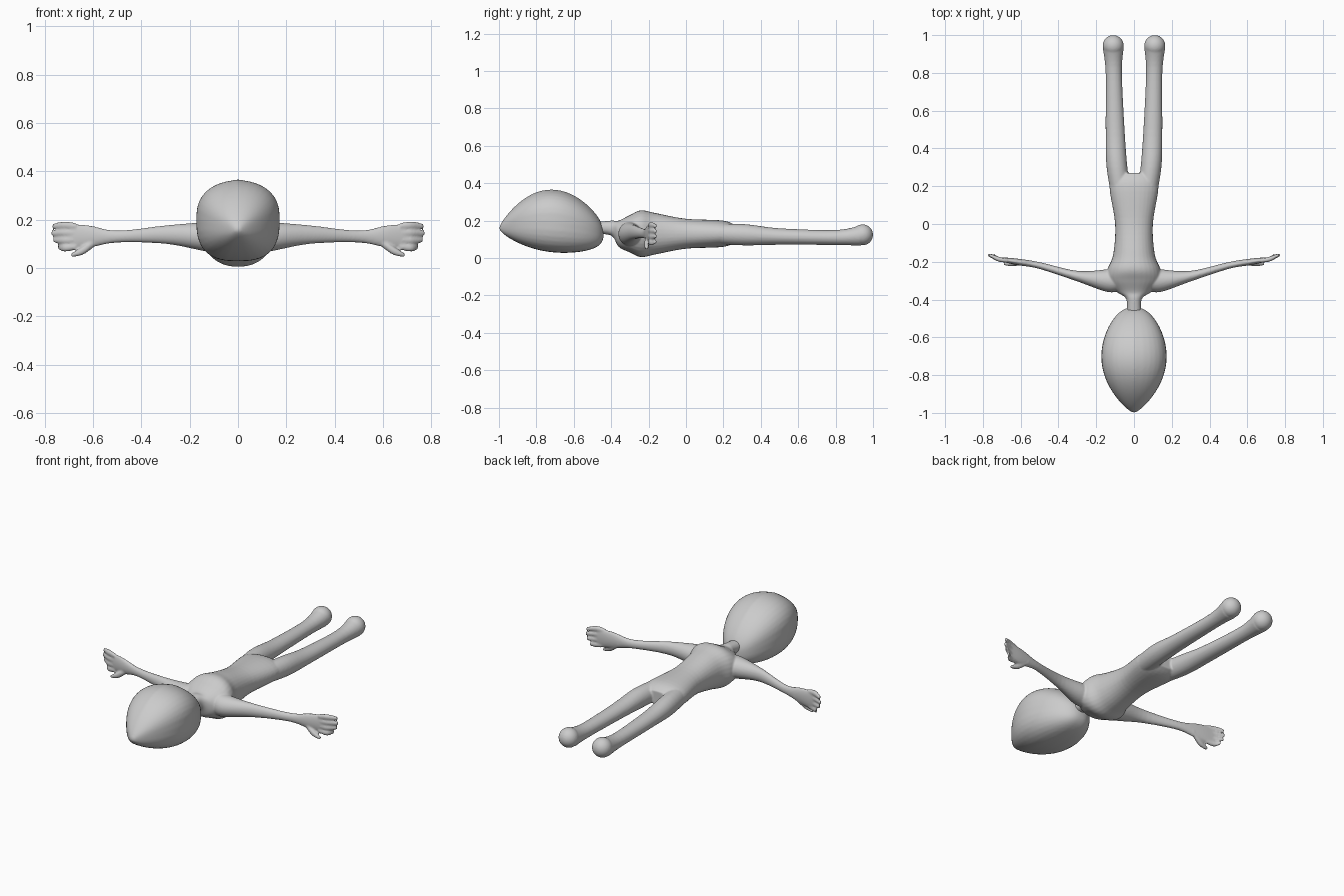
import bpy
import bmesh
import math
from mathutils import Matrix, Vector

cube = bpy.data.objects.get("Cube")
if cube:
    bpy.data.objects.remove(cube, do_unlink=True)

SIDES = 32
STEPS = 6


def smooth_stations(stations):
    """Smooth curve through the given cross-sections."""
    points = [Vector(station) for station in stations]
    points = [points[0], *points, points[-1]]
    result = []
    for before, start, end, after in zip(points, points[1:], points[2:], points[3:]):
        slope_in = (end - before) / 2
        slope_out = (after - start) / 2
        for step in range(STEPS):
            t = step / STEPS
            ease = t * t * (3 - 2 * t)
            bend = slope_in * t * (1 - t) ** 2 - slope_out * t * t * (1 - t)
            result.append(start.lerp(end, ease) + bend)
    result.append(points[-1])
    return result


def rounded(value, square):
    return math.copysign(abs(value) ** (2 / square), value)


def loft(bm, stations, along_x=False, side=1, square=2, gable=0):
    """Closed tube; station = position, centre across, centre height, half width, half height."""
    rings = []
    for position, across, height, wide, tall in stations:
        ring = []
        for i in range(SIDES):
            angle = math.tau * i / SIDES
            u = rounded(math.cos(angle), square)
            v = rounded(math.sin(angle), square)
            if v > 0:
                v -= gable * v * abs(u)
            offset, z = across + wide * u, height + tall * v
            if along_x:
                ring.append(bm.verts.new((position * side, offset, z)))
            else:
                ring.append(bm.verts.new((offset * side, position, z)))
        rings.append(ring)
    for ring, following in zip(rings, rings[1:]):
        for i in range(SIDES):
            j = (i + 1) % SIDES
            bm.faces.new((ring[i], ring[j], following[j], following[i]))
    bm.faces.new(rings[0])
    bm.faces.new(rings[-1])


def finish(name, bm, material, voxel):
    """Fuse the overlapping parts into one skin and relax the joints."""
    bmesh.ops.recalc_face_normals(bm, faces=bm.faces[:])
    mesh = bpy.data.meshes.new(name)
    bm.to_mesh(mesh)
    bm.free()
    mesh.materials.append(material)
    mesh.shade_smooth()
    obj = bpy.data.objects.new(name, mesh)
    bpy.context.collection.objects.link(obj)
    remesh = obj.modifiers.new("fuse", "REMESH")
    remesh.mode = "VOXEL"
    remesh.voxel_size = voxel
    remesh.use_smooth_shade = True
    relax = obj.modifiers.new("relax", "SMOOTH")
    relax.iterations = 3


skin = bpy.data.materials.new("plain_grey")
skin.use_nodes = True
skin.diffuse_color = (0.6, 0.6, 0.6, 1)
skin.node_tree.nodes["Principled BSDF"].inputs["Base Color"].default_value = skin.diffuse_color

# Head: egg with a pointed crown, a blunt chin and a ridged upper side
HEAD_START, HEAD_LENGTH, HEAD_RINGS = -1, 0.56, 50
head_rings = []
for ring_number in range(HEAD_RINGS + 1):
    t = 0.5 - math.cos(math.pi * ring_number / HEAD_RINGS) / 2
    swell = max(math.sin(math.pi * t ** 1.1), 0.0001) ** (0.65 - 0.2 * t)
    centre = 0.2 - 0.22 * (t - 0.43) ** 2
    head_rings.append((HEAD_START + HEAD_LENGTH * t, 0, centre, 0.173 * swell, 0.168 * swell))
head = bmesh.new()
loft(head, head_rings, square=2.7, gable=0.13)
finish("head", head, skin, 0.008)

# Neck and torso: position, half width, half height about a level centre line
CORE_HEIGHT = 0.13
torso_profile = [
    (-0.5, 0.04, 0.03), (-0.4, 0.04, 0.04), (-0.36, 0.09, 0.07),
    (-0.3, 0.14, 0.1), (-0.24, 0.14, 0.125), (-0.16, 0.11, 0.11),
    (0, 0.1, 0.08), (0.2, 0.13, 0.07), (0.27, 0.1, 0.04),
]
torso = []
for y, wide, tall in torso_profile:
    lift = 0.03 if y < -0.38 else 0
    torso.append((y, 0, CORE_HEIGHT + lift, wide, tall))
body = bmesh.new()
loft(body, smooth_stations(torso), square=2.2)

leg = [
    (0.1, 0.06, 0.13, 0.05, 0.05), (0.3, 0.09, 0.125, 0.055, 0.057),
    (0.5, 0.1, 0.115, 0.05, 0.044), (0.8, 0.107, 0.11, 0.043, 0.04),
    (0.93, 0.11, 0.12, 0.055, 0.054),
]
arm = [
    (0.06, -0.29, 0.13, 0.06, 0.07), (0.14, -0.3, 0.13, 0.06, 0.06),
    (0.3, -0.276, 0.138, 0.028, 0.038), (0.5, -0.22, 0.13, 0.018, 0.025),
    (0.62, -0.2, 0.13, 0.017, 0.047), (0.72, -0.185, 0.13, 0.01, 0.054),
]
thumb = [
    (0.58, -0.2, 0.12, 0.013, 0.02), (0.64, -0.21, 0.074, 0.014, 0.018),
    (0.69, -0.21, 0.053, 0.008, 0.008),
]
FOOT_RADIUS = 0.056

for side in (1, -1):
    # Legs ending in round stubs
    loft(body, smooth_stations(leg), side=side)
    foot = Matrix.Translation((0.11 * side, 1 - FOOT_RADIUS, 0.124))
    bmesh.ops.create_uvsphere(body, u_segments=SIDES, v_segments=SIDES // 2,
                              radius=FOOT_RADIUS, matrix=foot)
    # Arms flowing into flat palms
    loft(body, smooth_stations(arm), along_x=True, side=side)
    loft(body, smooth_stations(thumb), along_x=True, side=side)
    # Four fingers, the middle two longest
    for number in range(4):
        spread = number - 1.5
        z = CORE_HEIGHT + 0.028 * spread
        tip = 0.775 - 0.012 * abs(spread) + 0.008 * spread
        finger = [
            (0.67, -0.195, z, 0.01, 0.013),
            (0.72, -0.185, z + 0.003 * spread, 0.013, 0.016),
            (tip, -0.162, z, 0.008, 0.01),
        ]
        loft(body, smooth_stations(finger), along_x=True, side=side)
finish("body", body, skin, 0.0055)
